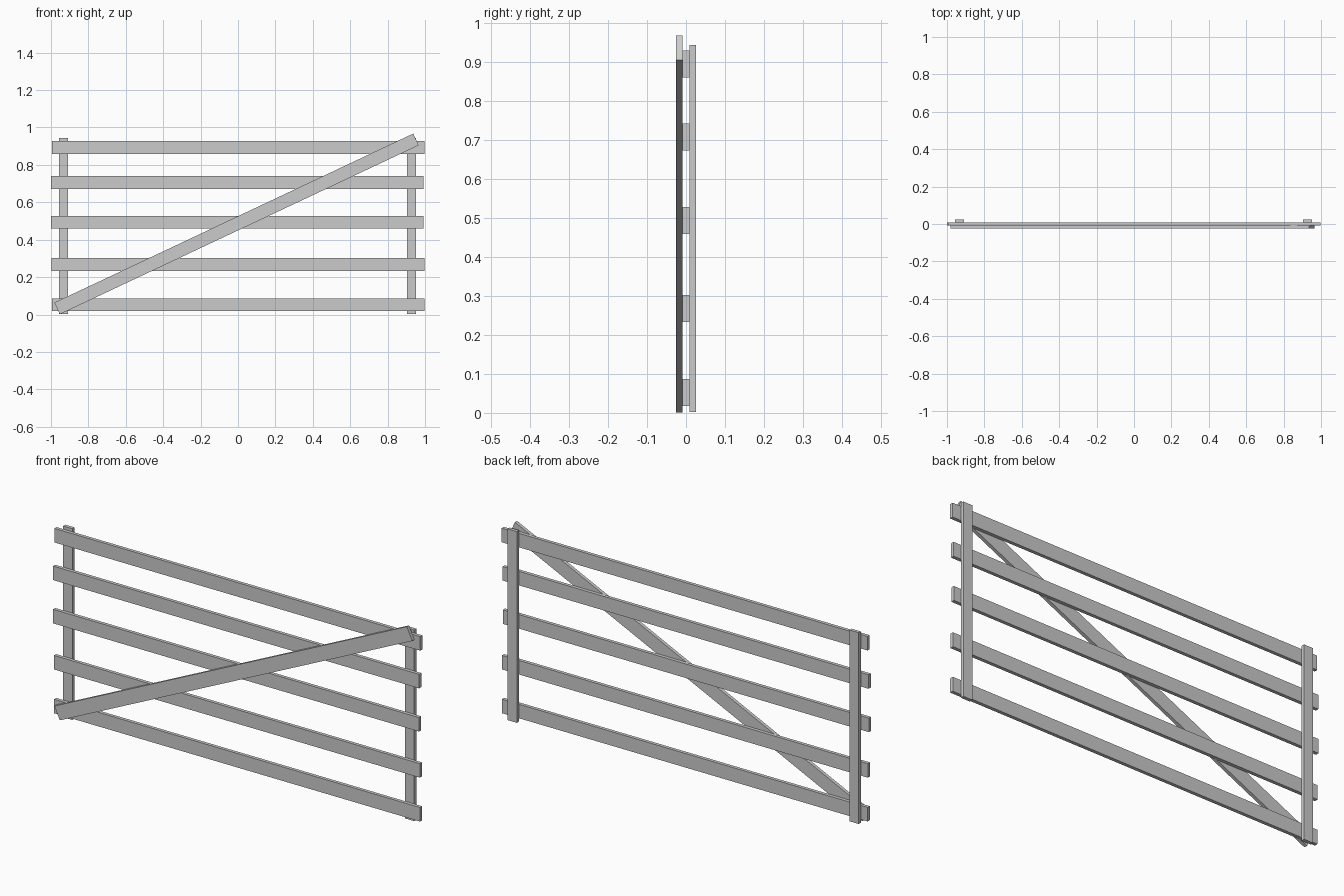
import bpy, math

if "Cube" in bpy.data.objects:
    bpy.data.objects.remove(bpy.data.objects["Cube"])

T = 0.0168   # board thickness
W = 0.069    # board width


def board(name, center, size, tilt=0.0):
    """Plain rectangular board, optionally tilted in the plane of the gate."""
    bpy.ops.mesh.primitive_cube_add(size=1, location=center)
    ob = bpy.context.object
    ob.name = name
    ob.scale = size
    bpy.ops.object.transform_apply(location=False, rotation=False, scale=True)
    ob.rotation_euler = (0, -tilt, 0)
    return ob


# Horizontal rails (middle layer), each nudged slightly sideways: (x, z)
rails = [(0.001, 0.0525), (0.0, 0.268), (-0.005, 0.4935),
         (-0.004, 0.7065), (0.002, 0.8935)]
for i, (x, z) in enumerate(rails):
    board(f"rail_{i + 1}", (x, 0, z), (1.992, T, W))

# Upright posts (back layer)
for name, x in (("left_post", -0.933), ("right_post", 0.928)):
    board(name, (x, T, 0.4725), (0.05, T, 0.941))

# Diagonal brace (front layer)
board("diagonal_brace", (-0.0078, -T, 0.4842), (2.121, T, W), math.radians(25.22))
